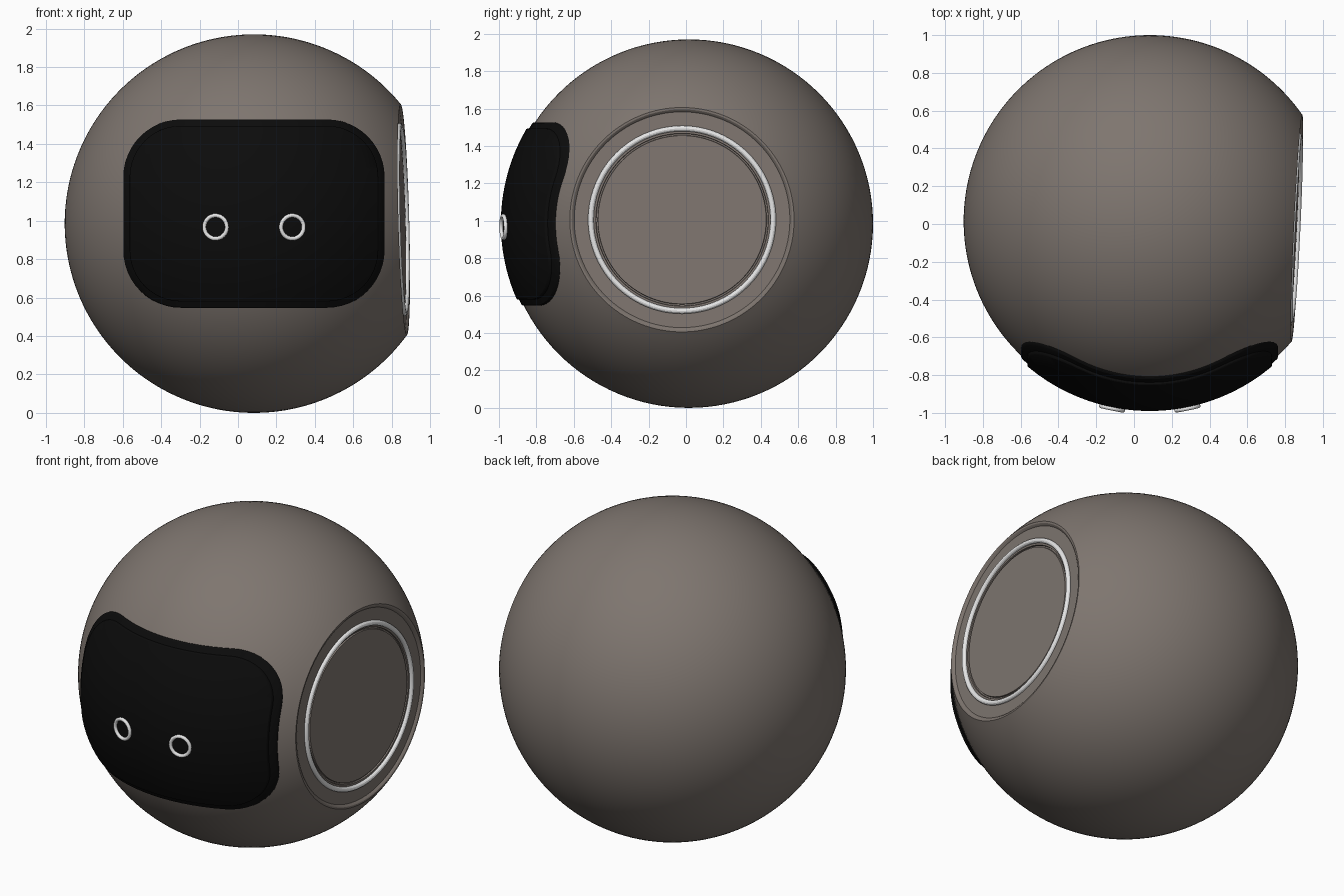
import bpy, bmesh
from math import sin, cos, pi, sqrt, asin
from mathutils import Vector, Matrix

cube = bpy.data.objects.get("Cube")
if cube:
    bpy.data.objects.remove(cube)

CENTRE = Vector((0.083, 0.015, 0.985))
RADIUS = 0.985
SIDE_AXIS = Vector((1, -0.047, 0.027)).normalized()
CUT = 0.781                      # distance of the flat side from the centre


def material(name, rgb, rough):
    m = bpy.data.materials.new(name)
    m.use_nodes = True
    m.diffuse_color = (*rgb, 1)
    bsdf = m.node_tree.nodes["Principled BSDF"]
    bsdf.inputs["Base Color"].default_value = (*rgb, 1)
    bsdf.inputs["Roughness"].default_value = rough
    return m


GREY = material("warm grey shell", (0.21, 0.18, 0.16), 0.6)
BLACK = material("black visor", (0.0035, 0.0035, 0.0035), 0.5)
WHITE = material("white trim", (0.8, 0.8, 0.8), 0.5)


def frame(origin, axis):
    """Matrix whose local z points along axis."""
    return Matrix.Translation(origin) @ axis.to_track_quat('Z', 'Y').to_matrix().to_4x4()


def finish(bm, name, mat, matrix=Matrix()):
    bmesh.ops.recalc_face_normals(bm, faces=bm.faces)
    me = bpy.data.meshes.new(name)
    bm.to_mesh(me)
    bm.free()
    me.materials.append(mat)
    ob = bpy.data.objects.new(name, me)
    ob.matrix_world = matrix
    bpy.context.collection.objects.link(ob)
    bpy.ops.object.select_all(action='DESELECT')
    ob.select_set(True)
    bpy.context.view_layer.objects.active = ob
    bpy.ops.object.shade_smooth_by_angle(angle=pi / 7)
    return ob


def bridge(bm, rings, closed=False):
    pairs = list(zip(rings, rings[1:]))
    if closed:
        pairs.append((rings[-1], rings[0]))
    for a, b in pairs:
        for i in range(len(a)):
            j = (i + 1) % len(a)
            bm.faces.new((a[i], a[j], b[j], b[i]))


def fan(bm, ring, tip):
    for i in range(len(ring)):
        bm.faces.new((ring[i], ring[(i + 1) % len(ring)], tip))


def lathe_ring(bm, r, h, n):
    return [bm.verts.new((r * cos(2 * pi * i / n), r * sin(2 * pi * i / n), h)) for i in range(n)]


def torus(name, major, minor, matrix, n):
    bm = bmesh.new()
    m = 12
    bridge(bm, [lathe_ring(bm, major + minor * cos(2 * pi * k / m), minor * sin(2 * pi * k / m), n)
                for k in range(m)], closed=True)
    return finish(bm, name, WHITE, matrix)


# Shell: a ball turned around the side axis, ending in a recessed flat side
bm = bmesh.new()
steps = 64
end = pi / 2 + asin(CUT / RADIUS)
profile = [(RADIUS * sin(end * k / steps), -RADIUS * cos(end * k / steps))
           for k in range(1, steps + 1)]
profile += [(0.590, CUT - 0.001), (0.583, CUT - 0.006), (0.577, CUT - 0.013),
            (0.574, CUT - 0.013), (0.462, CUT - 0.013), (0.460, CUT - 0.022),
            (0.452, CUT - 0.022), (0.450, CUT - 0.013)]
rings = [lathe_ring(bm, r, h, 128) for r, h in profile]
bridge(bm, rings)
fan(bm, rings[0], bm.verts.new((0, 0, -RADIUS)))
bm.faces.new(rings[-1])
finish(bm, "shell", GREY, frame(CENTRE, SIDE_AXIS))

# Side ring
torus("side_ring", 0.488, 0.015, frame(CENTRE + SIDE_AXIS * (CUT - 0.010), SIDE_AXIS), 96)


# Visor: a rounded rectangle wrapped on the ball, with a stepped border
def on_ball(x, z, radius):
    return CENTRE + Vector((x, -sqrt(radius ** 2 - x * x - z * z), z))


VISOR_Z = 0.052                  # visor middle above the ball centre


def visor_ring(bm, inset, scale, radius):
    hw, hh, r = 0.68 - inset, 0.49 - inset, 0.30 - inset
    outline = []
    for q, (sx, sz) in enumerate(((1, 1), (-1, 1), (-1, -1), (1, -1))):
        for k in range(13):
            a = (q + k / 12) * pi / 2
            outline.append(Vector((sx * (hw - r) + r * cos(a), sz * (hh - r) + r * sin(a))))
    points = []
    for i, p in enumerate(outline):
        q = outline[(i + 1) % len(outline)]
        cuts = 12 if (q - p).length > 0.1 else 1      # subdivide the straight sides
        points += [p.lerp(q, c / cuts) * scale for c in range(cuts)]
    return [bm.verts.new(on_ball(p.x, p.y + VISOR_Z, radius)) for p in points]


bm = bmesh.new()
BORDER, FACE = 0.994, 1.005
rings = [visor_ring(bm, 0, 1, 0.965), visor_ring(bm, 0, 1, BORDER - 0.005),
         visor_ring(bm, 0.005, 1, BORDER), visor_ring(bm, 0.033, 1, BORDER),
         visor_ring(bm, 0.033, 1, FACE - 0.003)]
rings += [visor_ring(bm, 0.036, k / 12, FACE) for k in range(12, 0, -1)]
bridge(bm, rings)
fan(bm, rings[-1], bm.verts.new(on_ball(0, VISOR_Z, FACE)))
finish(bm, "visor", BLACK)

# Eyes
for side, name in ((-1, "right_eye"), (1, "left_eye")):
    spot = on_ball(side * 0.2, -0.018, FACE + 0.006)
    torus(name, 0.060, 0.0105, frame(spot, (spot - CENTRE).normalized()), 48)
